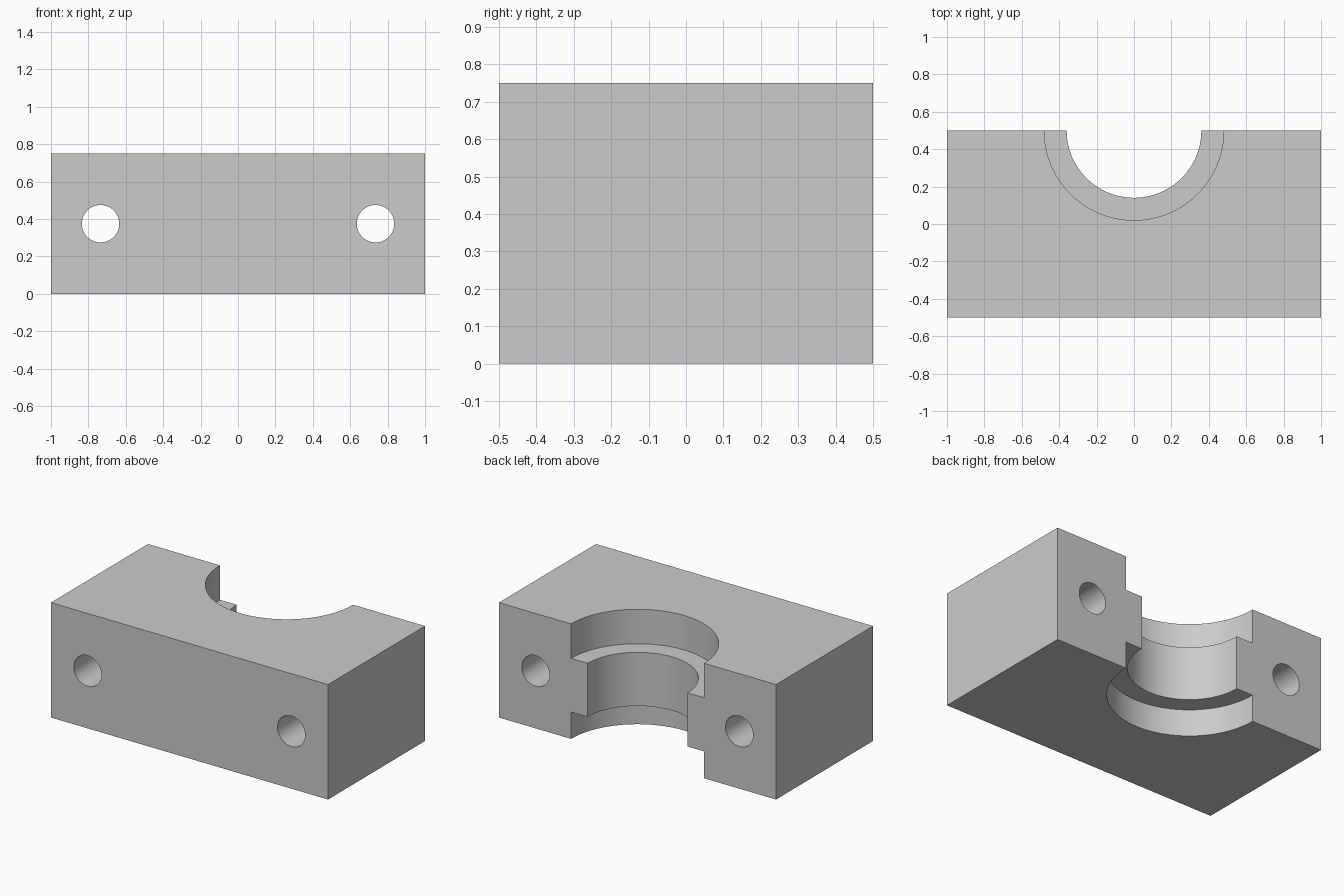
import bpy
import math

WIDTH, DEPTH, HEIGHT = 2.0, 1.0, 0.75
BORE_Y = DEPTH / 2
LOWER_LEDGE, UPPER_LEDGE = 0.175, 0.525
BORE_R, RECESS_R, BOLT_R = 0.36, 0.48, 0.1
BOLT_X = 0.735

cube = bpy.data.objects.get("Cube")
if cube:
    bpy.data.objects.remove(cube, do_unlink=True)

grey = bpy.data.materials.new("plain grey")
grey.use_nodes = True
grey.diffuse_color = (0.6, 0.6, 0.6, 1)
grey.node_tree.nodes["Principled BSDF"].inputs["Base Color"].default_value = grey.diffuse_color


def cutter(name, radius, length, location, rotation=(0, 0, 0), sides=96):
    bpy.ops.mesh.primitive_cylinder_add(vertices=sides, radius=radius, depth=length,
                                        location=location, rotation=rotation)
    obj = bpy.context.object
    obj.name = name
    obj.hide_render = True
    return obj


# Clamp block
bpy.ops.mesh.primitive_cube_add(size=1, location=(0, 0, HEIGHT / 2))
block = bpy.context.object
block.name = "clamp_block"
block.scale = (WIDTH, DEPTH, HEIGHT)
bpy.ops.object.transform_apply(location=True, rotation=False, scale=True)
block.data.materials.append(grey)

# Half-round bore, with a wider recess at the top and the bottom
cutters = [
    cutter("bore_cutter", BORE_R, 2, (0, BORE_Y, HEIGHT / 2)),
    cutter("top_recess_cutter", RECESS_R, 1, (0, BORE_Y, UPPER_LEDGE + 0.5)),
    cutter("bottom_recess_cutter", RECESS_R, 1, (0, BORE_Y, LOWER_LEDGE - 0.5)),
]

# Bolt holes from front to back
for side, label in ((-1, "right"), (1, "left")):
    cutters.append(cutter(label + "_bolt_cutter", BOLT_R, 2,
                          (side * BOLT_X, 0, HEIGHT / 2), (math.pi / 2, 0, 0), 64))

# Cut the block, then drop the cutters
bpy.ops.object.select_all(action='DESELECT')
block.select_set(True)
bpy.context.view_layer.objects.active = block
for tool in cutters:
    cut = block.modifiers.new(tool.name, 'BOOLEAN')
    cut.operation = 'DIFFERENCE'
    cut.solver = 'EXACT'
    cut.object = tool
    bpy.ops.object.modifier_apply(modifier=cut.name)
    bpy.data.objects.remove(tool, do_unlink=True)

bpy.ops.object.shade_smooth_by_angle(angle=math.radians(30))
